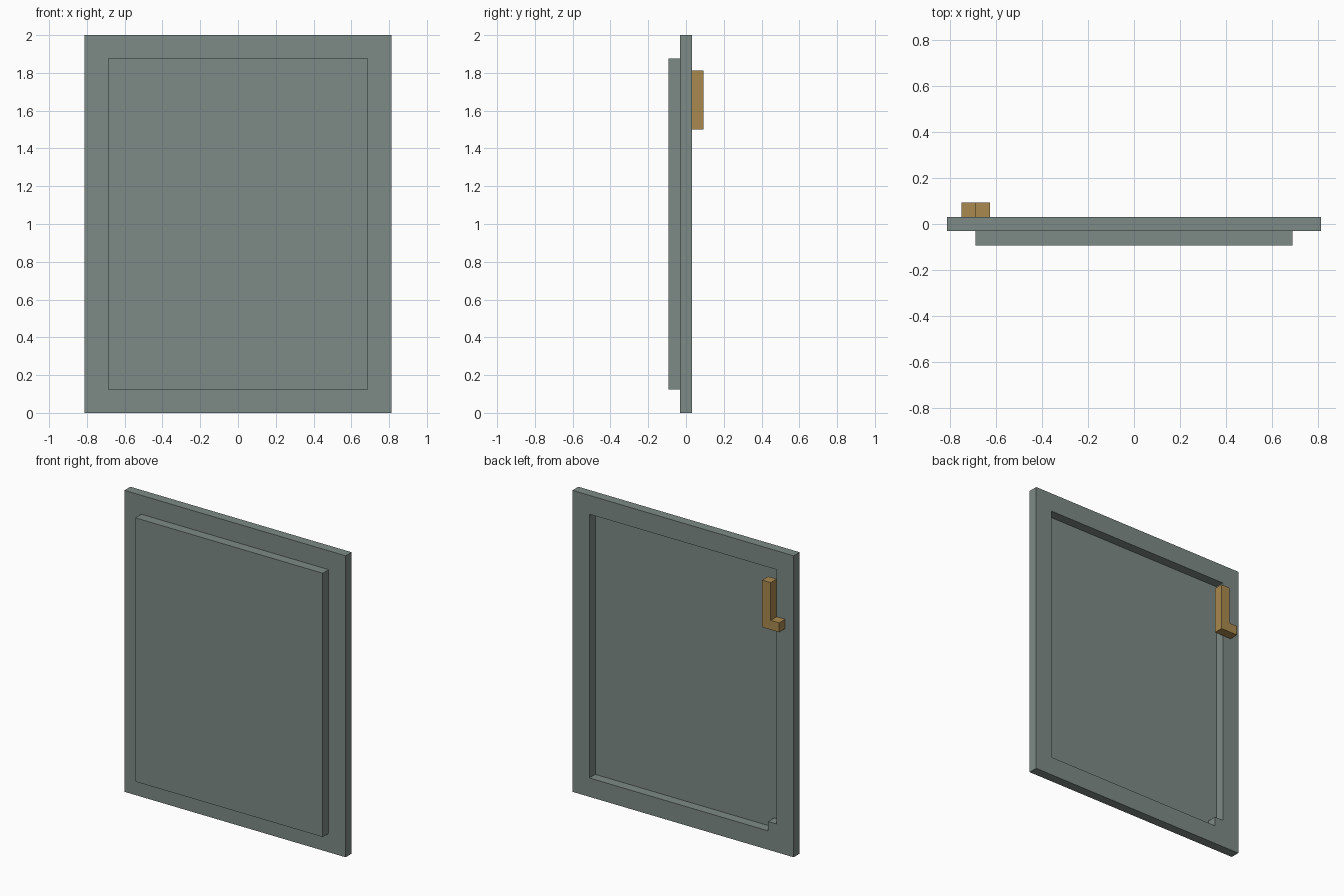
import bpy, bmesh

cube = bpy.data.objects.get("Cube")
if cube:
    bpy.data.objects.remove(cube, do_unlink=True)

U = 1 / 16  # grid unit


def material(name, rgb):
    mat = bpy.data.materials.new(name)
    mat.use_nodes = True
    mat.diffuse_color = (*rgb, 1)
    mat.node_tree.nodes["Principled BSDF"].inputs["Base Color"].default_value = (*rgb, 1)
    return mat


def plate(name, loops, y0, y1, mat):
    """Extrude an outline (plus optional hole outlines) in x, z from y0 to y1, in grid units."""
    bm = bmesh.new()
    edges = []
    for loop in loops:
        verts = [bm.verts.new((x * U, y0 * U, z * U)) for x, z in loop]
        edges += [bm.edges.new((a, b)) for a, b in zip(verts, verts[1:] + verts[:1])]
    bmesh.ops.triangle_fill(bm, edges=edges, use_beauty=True, normal=(0, -1, 0))
    extruded = bmesh.ops.extrude_face_region(bm, geom=bm.faces[:], use_keep_orig=True)
    moved = [g for g in extruded["geom"] if isinstance(g, bmesh.types.BMVert)]
    bmesh.ops.translate(bm, verts=moved, vec=(0, (y1 - y0) * U, 0))
    bmesh.ops.recalc_face_normals(bm, faces=bm.faces[:])
    mesh = bpy.data.meshes.new(name)
    bm.to_mesh(mesh)
    bm.free()
    mesh.materials.append(mat)
    obj = bpy.data.objects.new(name, mesh)
    bpy.context.collection.objects.link(obj)
    return obj


def rect(x0, x1, z0, z1):
    return [(x0, z0), (x1, z0), (x1, z1), (x0, z1)]


grey = material("grey green", (0.205, 0.254, 0.235))
ochre = material("ochre", (0.402, 0.254, 0.080))

# Frame, its opening stepped by one unit in the lower corner below the handle
opening = [(-10, 2 + 1), (-10, 30), (11, 30), (11, 2), (-10, 2)]
opening = [(-11, 3), (-10, 3), (-10, 2), (11, 2), (11, 30), (-11, 30)]
plate("frame", [rect(-13, 13, 0, 32), opening], -0.5, 0.5, grey)

# Raised front panel, which closes the opening
plate("front_panel", [rect(-11, 11, 2, 30)], -1.5, -0.5, grey)

# L-shaped handle on the back
handle = [(-12, 24), (-10, 24), (-10, 29), (-11, 29), (-11, 25), (-12, 25)]
plate("handle", [handle], 0.5, 1.5, ochre)
